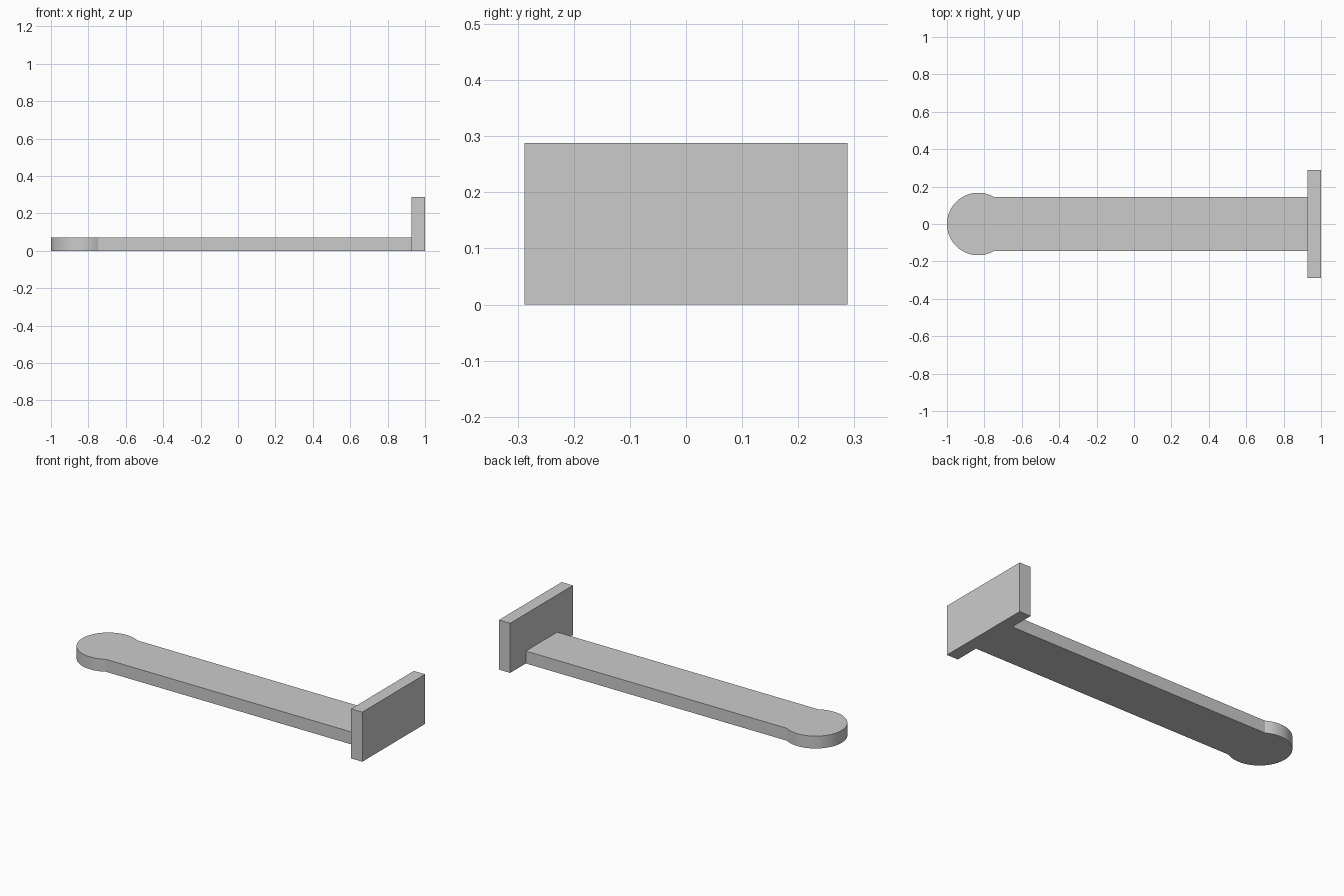
import bpy, bmesh, math

cube = bpy.data.objects.get("Cube")
if cube:
    bpy.data.objects.remove(cube, do_unlink=True)

THICK = 0.072            # thickness of both arm and plate
HALF_ARM = 2 * THICK     # half width of the arm
PLATE = 4 * THICK        # plate height and half width
RADIUS = 0.167           # rounded end
SEGMENTS = 72

grey = bpy.data.materials.new("plain grey")
grey.use_nodes = True
colour = (0.6, 0.6, 0.6, 1)
grey.diffuse_color = colour
grey.node_tree.nodes["Principled BSDF"].inputs["Base Color"].default_value = colour


def extrude_outline(name, outline, height):
    """Extrude a flat counter-clockwise outline upward from the ground."""
    bm = bmesh.new()
    base = bm.faces.new([bm.verts.new((x, y, 0)) for x, y in outline])
    top = bmesh.ops.extrude_face_region(bm, geom=[base], use_keep_orig=True)["geom"]
    bmesh.ops.translate(bm, vec=(0, 0, height),
                        verts=[v for v in top if isinstance(v, bmesh.types.BMVert)])
    bmesh.ops.recalc_face_normals(bm, faces=bm.faces[:])
    mesh = bpy.data.meshes.new(name)
    bm.to_mesh(mesh)
    bm.free()
    mesh.materials.append(grey)
    obj = bpy.data.objects.new(name, mesh)
    bpy.context.collection.objects.link(obj)
    return obj


# Arm: straight bar that runs into a slightly wider round end
joint = math.asin(HALF_ARM / RADIUS)
sweep = 2 * (math.pi - joint)
centre = RADIUS - 1
arm_end = 1 - THICK
outline = [(arm_end, -HALF_ARM), (arm_end, HALF_ARM)]
for i in range(SEGMENTS + 1):
    a = joint + sweep * i / SEGMENTS
    outline.append((centre + RADIUS * math.cos(a), RADIUS * math.sin(a)))
arm = extrude_outline("arm", outline, THICK)

# Upright end plate
plate = extrude_outline("end_plate", [(arm_end, -PLATE), (1, -PLATE),
                                      (1, PLATE), (arm_end, PLATE)], PLATE)

# Smooth the round end, keep the edges sharp
bpy.ops.object.select_all(action='DESELECT')
arm.select_set(True)
bpy.context.view_layer.objects.active = arm
bpy.ops.object.shade_smooth_by_angle(angle=math.radians(20))
